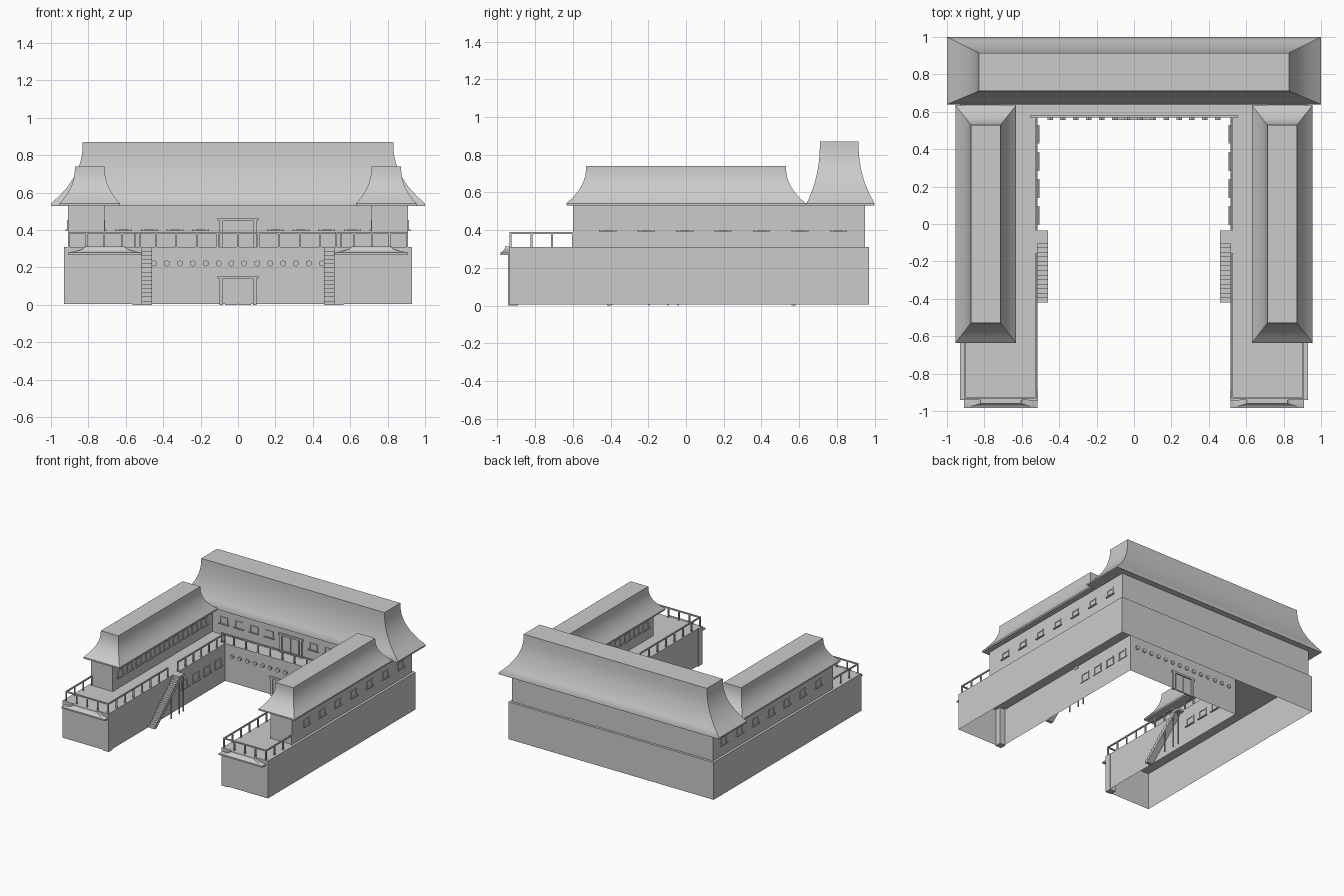
import bpy, bmesh, math

cube = bpy.data.objects.get("Cube")
if cube:
    bpy.data.objects.remove(cube, do_unlink=True)

mat = bpy.data.materials.new("stone grey")
mat.use_nodes = True
GREY = (0.6, 0.6, 0.6, 1)
mat.diffuse_color = GREY
mat.node_tree.nodes["Principled BSDF"].inputs["Base Color"].default_value = GREY

DECK = 0.31


def finish(name, bm, smooth=False):
    bmesh.ops.recalc_face_normals(bm, faces=bm.faces)
    mesh = bpy.data.meshes.new(name)
    bm.to_mesh(mesh)
    bm.free()
    mesh.materials.append(mat)
    ob = bpy.data.objects.new(name, mesh)
    bpy.context.collection.objects.link(ob)
    if smooth:
        bpy.ops.object.select_all(action='DESELECT')
        ob.select_set(True)
        bpy.context.view_layer.objects.active = ob
        bpy.ops.object.shade_smooth_by_angle(angle=math.radians(35))
    return ob


def add_box(bm, x, y, z):
    """Box spanning the (low, high) pairs x, y, z."""
    vs = bmesh.ops.create_cube(bm, size=1)["verts"]
    for v in vs:
        v.co = [sum(r) / 2 + c * abs(r[1] - r[0]) for r, c in zip((x, y, z), v.co)]


def boxes(name, specs):
    bm = bmesh.new()
    for s in specs:
        add_box(bm, *s)
    return finish(name, bm)


def roof(name, x, y, z, inset, steps=9):
    """Flared hip roof; inset = left, right, front, back."""
    bm = bmesh.new()
    rings = []
    lip = 0.012
    for i in range(-1, steps + 1):
        h = max(i, 0) / steps
        k = 1 - (1 - h) ** 2.3
        zz = z[0] if i < 0 else z[0] + lip + (z[1] - z[0] - lip) * h
        x0, x1 = x[0] + inset[0] * k, x[1] - inset[1] * k
        y0, y1 = y[0] + inset[2] * k, y[1] - inset[3] * k
        rings.append([bm.verts.new((a, b, zz)) for a, b in
                      ((x0, y0), (x1, y0), (x1, y1), (x0, y1))])
    for lo, hi in zip(rings, rings[1:]):
        for j in range(4):
            n = (j + 1) % 4
            bm.faces.new((lo[j], lo[n], hi[n], hi[j]))
    bm.faces.new(rings[-1])
    bm.faces.new(rings[0][::-1])
    return finish(name, bm, True)


# Ground floor: U-shaped deck with walls drawn down, open underneath
bm = bmesh.new()
outline = [(-.93, -.94), (-.515, -.94), (-.515, .57), (.515, .57),
           (.515, -.94), (.93, -.94), (.93, .97), (-.93, .97)]
top = bm.faces.new([bm.verts.new((a, b, DECK)) for a, b in outline])
walls = bmesh.ops.extrude_edge_only(bm, edges=list(top.edges))["geom"]
for v in walls:
    if isinstance(v, bmesh.types.BMVert):
        v.co.z = 0.005
finish("ground_floor", bm)

# Upper floor and main roof
boxes("upper_main_hall", [((-.91, .91), (.69, .95), (DECK, .54))])
roof("main_roof", (-1, 1), (.64, 1), (.53, .87), (.17, .17, .07, .085))


def window(axis, side, plane, centre, z, w=.075, h=.055):
    """Frame bars and a projecting sill on a wall at axis = plane, facing side."""
    t = .01
    bars = [(centre - w / 2, centre - w / 2 + t, z, z + h, .005),
            (centre + w / 2 - t, centre + w / 2, z, z + h, .005),
            (centre - w / 2, centre + w / 2, z + h - t, z + h, .005),
            (centre - w / 2 - .008, centre + w / 2 + .008, z - .006, z + .002, .011)]
    out = []
    for a, b, lo, hi, d in bars:
        depth = tuple(sorted((plane - side * .006, plane + side * d)))
        out.append((depth, (a, b), (lo, hi)) if axis == 'x' else ((a, b), depth, (lo, hi)))
    return out


def rail_run(p, q, count):
    """Handrail from p to q with evenly spaced posts."""
    r = .005
    out = [((min(p[0], q[0]) - r, max(p[0], q[0]) + r),
            (min(p[1], q[1]) - r, max(p[1], q[1]) + r), (.38, .39))]
    for i in range(count + 1):
        cx, cy = (p[k] + (q[k] - p[k]) * i / count for k in (0, 1))
        out.append(((cx - r, cx + r), (cy - r, cy + r), (DECK, .385)))
    return out


for s, tag in ((1, "left"), (-1, "right")):
    def mx(a, b):
        return tuple(sorted((s * a, s * b)))

    # Wing storey and roofs
    boxes(tag + "_wing_hall", [(mx(.715, .91), (-.6, .95), (DECK, .54))])
    roof(tag + "_wing_roof", mx(.63, .955), (-.635, .635), (.53, .74),
         (.083, .083, .105, .105))
    roof(tag + "_front_awning", mx(.515, .91), (-.985, -.94), (.268, .312),
         (.09, .09, .025, 0))
    boxes(tag + "_corner_post", [(mx(.512, .565), (-.943, -.89), (0, DECK))])

    # Windows
    specs = []
    for i in range(7):
        specs += window('x', s, s * .91, -.415 + .204 * i, .4)
    for i in range(10):
        specs += window('x', -s, s * .715, -.5 + .12 * i, .4)
    for i in range(4):
        specs += window('x', -s, s * .515, .045 + .145 * i, .15, .085, .065)
    boxes(tag + "_wing_windows", specs)

    # Railings
    boxes(tag + "_railing",
          rail_run((s * .905, -.6), (s * .905, -.93), 3)
          + rail_run((s * .905, -.93), (s * .525, -.93), 4)
          + rail_run((s * .525, -.93), (s * .525, -.16), 7)
          + rail_run((s * .525, -.03), (s * .525, .575), 6))

    # Staircase: zigzag treads with a sloping underside
    n, y0, y1 = 14, -.42, -.08
    run, rise = (y1 - y0) / n, DECK / n
    prof = [(y0, 0)]
    for i in range(n):
        prof += [(y0 + run * i, rise * (i + 1)), (y0 + run * (i + 1), rise * (i + 1))]
    prof += [(y1, DECK - rise * 1.4), (y0 + run, 0)]
    bm = bmesh.new()
    side = bm.faces.new([bm.verts.new((s * .46, a, b)) for a, b in prof])
    ext = bmesh.ops.extrude_face_region(bm, geom=[side])["geom"]
    for v in ext:
        if isinstance(v, bmesh.types.BMVert):
            v.co.x = s * .515
    finish(tag + "_stairs", bm)
    boxes(tag + "_stair_landing",
          [(mx(.46, .52), (y1, -.035), (DECK - .018, DECK))]
          + [(mx(.462, .47), (c, c + .008), (0, DECK - h))
             for c, h in ((-.044, .01), (-.1, .03), (-.2, .12))])

# Courtyard railing and windows of the main hall
boxes("courtyard_railing", rail_run((-.55, .575), (.55, .575), 10))
specs = []
for i in range(4):
    for s in (-1, 1):
        specs += window('y', -1, .69, s * (.2 + .137 * i), .4)
boxes("main_hall_windows", specs)


# Door frames
def door(name, y, z):
    return boxes(name, [((-.1, -.08), (y - .01, y + .01), (z, z + .142)),
                        ((.08, .1), (y - .01, y + .01), (z, z + .142)),
                        ((-.11, .11), (y - .015, y + .01), (z + .14, z + .155)),
                        ((-.07, -.002), (y - .005, y + .005), (z, z + .135)),
                        ((.002, .07), (y - .005, y + .005), (z, z + .135))])


door("courtyard_door", .57, 0)
door("upper_door", .69, DECK)

# Row of hexagonal studs on the courtyard wall
bm = bmesh.new()
for i in range(14):
    vs = bmesh.ops.create_cone(bm, cap_ends=True, segments=6, radius1=.017,
                               radius2=.017, depth=.025)["verts"]
    for v in vs:
        a, b, c = v.co
        v.co = (a - .449 + .069 * i, .569 + c, .222 + b)
finish("wall_studs", bm)
